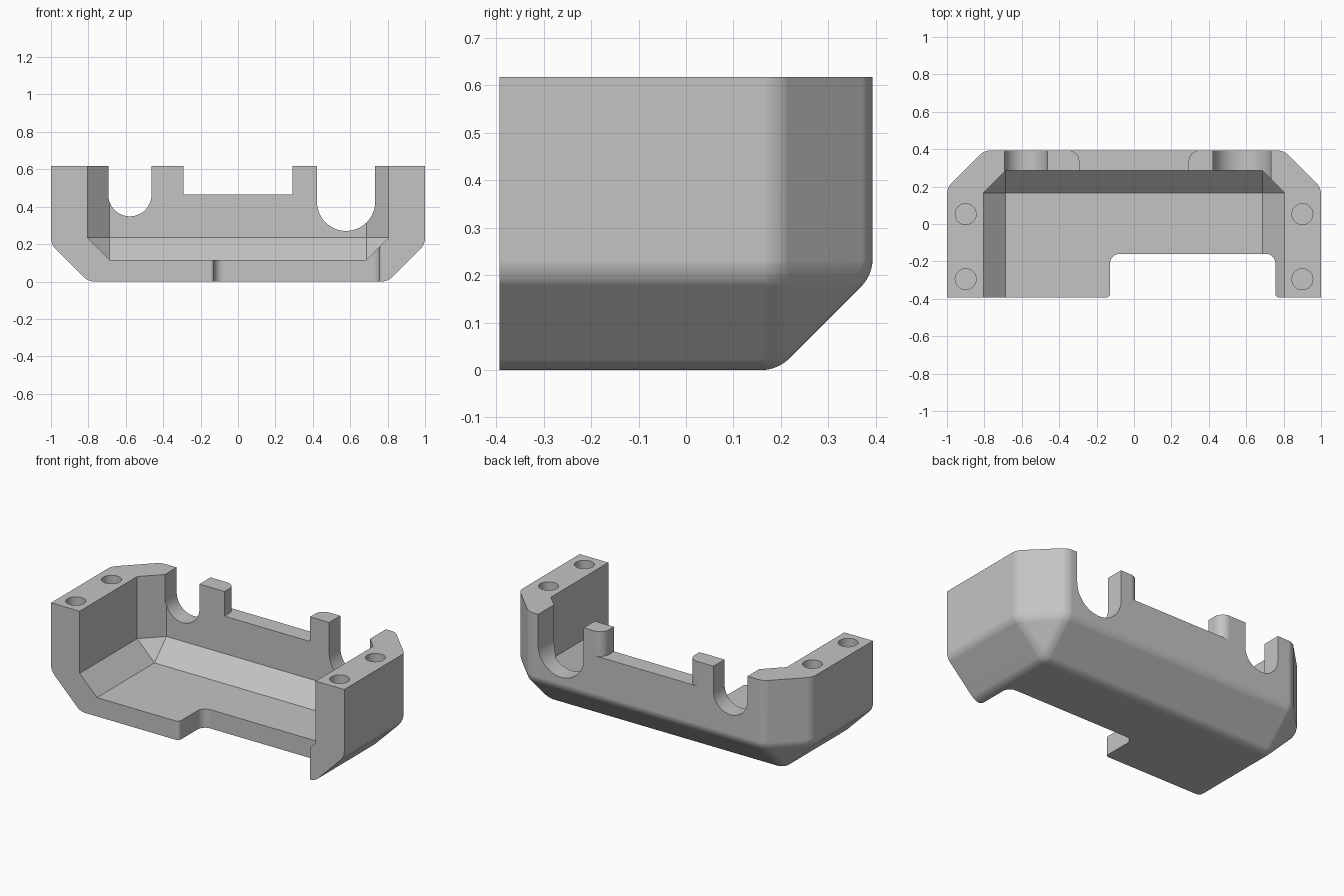
import bpy, bmesh, math
from mathutils import Vector

if "Cube" in bpy.data.objects:
    bpy.data.objects.remove(bpy.data.objects["Cube"])

HALF_DEPTH, TOP = 0.393, 0.617

grey = bpy.data.materials.new("plain grey")
grey.use_nodes = True
COLOUR = (0.55, 0.55, 0.55, 1)
grey.diffuse_color = COLOUR
grey.node_tree.nodes["Principled BSDF"].inputs["Base Color"].default_value = COLOUR


def make_object(name, bm):
    bmesh.ops.recalc_face_normals(bm, faces=bm.faces)
    mesh = bpy.data.meshes.new(name)
    bm.to_mesh(mesh)
    bm.free()
    mesh.materials.append(grey)
    obj = bpy.data.objects.new(name, mesh)
    bpy.context.collection.objects.link(obj)
    return obj


def chamfered_tub(x, front, back, bottom, top, c):
    """Convex block, chamfered along the bottom and the back corners."""
    bm = bmesh.new()
    for s in (-1, 1):
        bm.verts.new((s * (x - c), front, bottom))
        bm.verts.new((s * (x - c), back - c, bottom))
        for z in (bottom + c, top):
            bm.verts.new((s * x, front, z))
            bm.verts.new((s * x, back - c, z))
            bm.verts.new((s * (x - c), back, z))
    bmesh.ops.convex_hull(bm, input=bm.verts)
    bmesh.ops.dissolve_limit(bm, angle_limit=0.01, verts=bm.verts, edges=bm.edges)
    return bm


def prism(points, direction):
    """Extrude a closed outline of 3D points."""
    bm = bmesh.new()
    face = bm.faces.new([bm.verts.new(p) for p in points])
    new = bmesh.ops.extrude_face_region(bm, geom=[face])["geom"]
    verts = [v for v in new if isinstance(v, bmesh.types.BMVert)]
    bmesh.ops.translate(bm, verts=verts, vec=Vector(direction))
    return bm


def arc(cx, cy, r, start, end, steps=8):
    angles = [math.radians(start + (end - start) * i / steps) for i in range(steps + 1)]
    return [(cx + r * math.cos(a), cy + r * math.sin(a)) for a in angles]


# Outer shell with rounded outside edges; the rim and front stay sharp
bm = chamfered_tub(1, -HALF_DEPTH, HALF_DEPTH, 0, TOP, 0.2)
soft = [e for e in bm.edges
        if not all(abs(v.co.z - TOP) < 1e-4 for v in e.verts)
        and not all(abs(v.co.y + HALF_DEPTH) < 1e-4 for v in e.verts)]
bmesh.ops.bevel(bm, geom=soft, offset=0.03, offset_type='OFFSET', segments=6,
                profile=0.5, affect='EDGES', clamp_overlap=True)
shell = make_object("housing_shell", bm)

# Inner cavity, open at the front and top
cutters = [make_object("cavity_cutter",
                       chamfered_tub(0.805, -1, 0.285, 0.116, 1, 0.118))]

# Two U-shaped cable slots in the back wall
for name, x, r, z in (("small", -0.578, 0.1155, 0.464), ("large", 0.578, 0.1555, 0.426)):
    outline = arc(x, z, r, 180, 360, 32) + [(x + r, 1), (x - r, 1)]
    cutters.append(make_object(name + "_slot_cutter",
                               prism([(px, 0.1, pz) for px, pz in outline], (0, 0.6, 0))))

# Middle opening, with the rear corners of its posts rounded
w, r = 0.292, 0.058
right = [(w, 0.1)] + arc(w + r, HALF_DEPTH - r, r, 180, 90) + [(w + r, 0.6)]
outline = right + [(-x, y) for x, y in reversed(right)]
cutters.append(make_object("middle_opening_cutter",
                           prism([(x, y, 0.465) for x, y in outline], (0, 0, 1))))

# Floor notch at the front, with rounded corners
x0, x1, y1, r, f = -0.128, 0.756, -0.16, 0.05, 0.02
outline = ([(x0 - f, -0.6)] + arc(x0 - f, -HALF_DEPTH + f, f, -90, 0)
           + arc(x0 + r, y1 - r, r, 180, 90) + arc(x1 - r, y1 - r, r, 90, 0)
           + arc(x1 + f, -HALF_DEPTH + f, f, 180, 270) + [(x1 + f, -0.6)])
cutters.append(make_object("floor_notch_cutter",
                           prism([(x, y, -0.2) for x, y in outline], (0, 0, 0.6))))

# Screw holes in the side walls
for x in (-0.9, 0.9):
    for y in (-0.295, 0.053):
        ring = arc(x, y, 0.056, 0, 360, 32)[:-1]
        cutters.append(make_object("screw_hole_cutter",
                                   prism([(px, py, 0.3) for px, py in ring], (0, 0, 1))))

# Cut everything out of the shell
bpy.ops.object.select_all(action='DESELECT')
bpy.context.view_layer.objects.active = shell
shell.select_set(True)
for cutter in cutters:
    cutter.hide_render = True
    mod = shell.modifiers.new(cutter.name, 'BOOLEAN')
    mod.operation = 'DIFFERENCE'
    mod.solver = 'EXACT'
    mod.object = cutter
    bpy.ops.object.modifier_apply(modifier=mod.name)
for cutter in cutters:
    bpy.data.objects.remove(cutter)

# Smooth curves, crisp edges
bpy.ops.object.shade_smooth_by_angle(angle=math.radians(25))
weighted = shell.modifiers.new("even_shading", 'WEIGHTED_NORMAL')
weighted.keep_sharp = True
